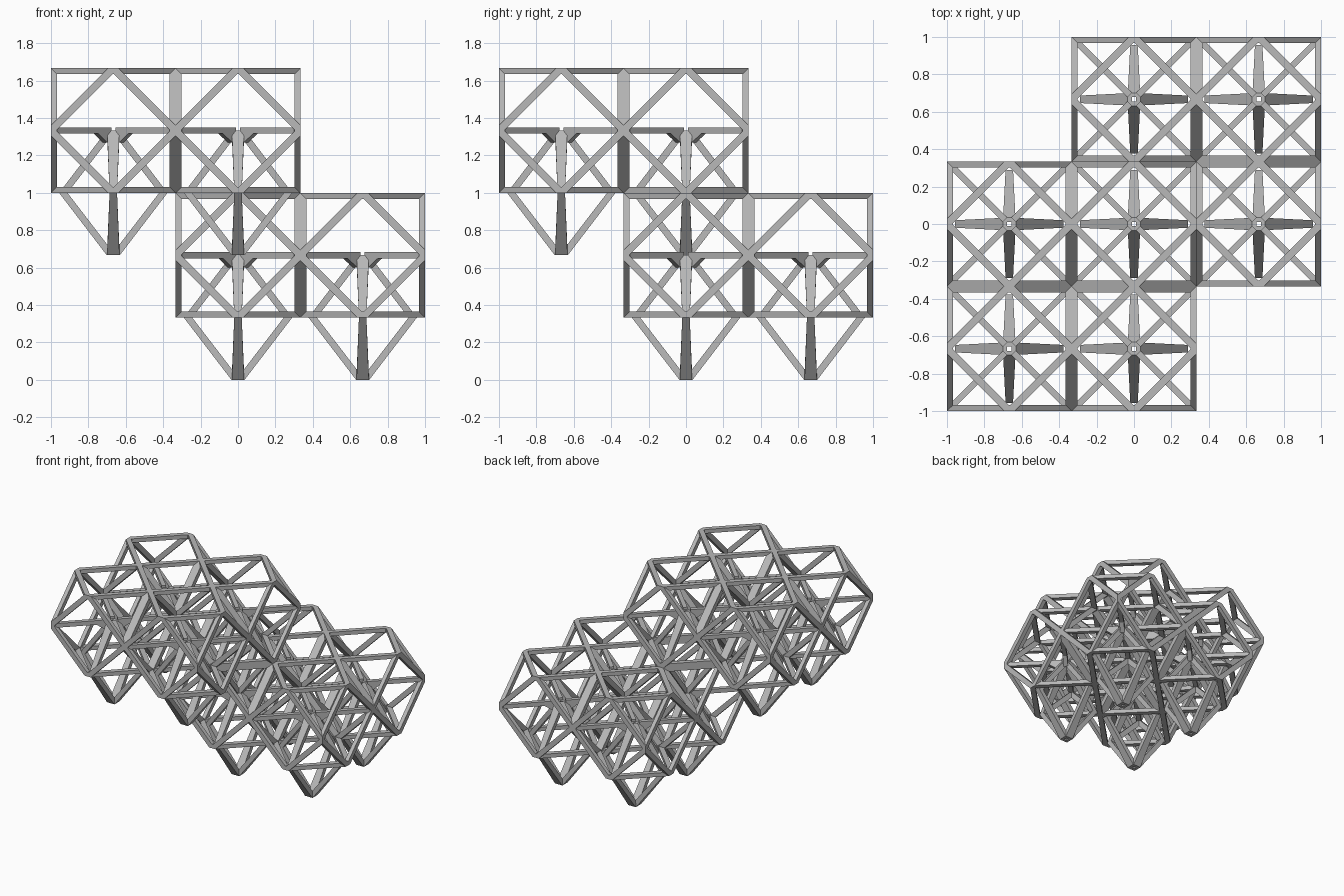
import bpy, bmesh
from math import pi, sqrt
from mathutils import Matrix, Vector

if "Cube" in bpy.data.objects:
    bpy.data.objects.remove(bpy.data.objects["Cube"])

A = 1 / 3       # half size of one lattice cell
T = 0.032       # strut depth
W = 0.028       # half length of the flat facet at each node

metal = bpy.data.materials.new("strut_grey")
metal.use_nodes = True
grey = (0.48, 0.48, 0.48, 1)
metal.diffuse_color = grey
metal.node_tree.nodes["Principled BSDF"].inputs["Base Color"].default_value = grey


def prism(bm, profile, matrix):
    """Profile points are (r, z, half width); the prism spans the width along y."""
    sides = [[bm.verts.new(matrix @ Vector((r, s * w, z))) for r, z, w in profile]
             for s in (-1, 1)]
    bm.faces.new(sides[0])
    bm.faces.new(sides[1][::-1])
    n = len(profile)
    for i in range(n):
        j = (i + 1) % n
        bm.faces.new((sides[0][j], sides[0][i], sides[1][i], sides[1][j]))


def finish(bm, name):
    bmesh.ops.recalc_face_normals(bm, faces=bm.faces)
    mesh = bpy.data.meshes.new(name)
    bm.to_mesh(mesh)
    bm.free()
    mesh.materials.append(metal)
    return mesh


def turn(angle, axis="Z"):
    return Matrix.Rotation(angle, 4, axis)


# Cuboctahedral frame: a diamond of four mitred bars on each side of the cell
bm = bmesh.new()
bar = [(A, W), (W, A), (-W, A), (A, -W)]
face_turns = [turn(i * pi / 2, "X") for i in range(4)] + [turn(s * pi / 2) for s in (-1, 1)]
for face in face_turns:
    for k in range(4):
        m = face @ turn(k * pi / 2, "Y") @ Matrix.Translation((0, A - T / 2, 0))
        prism(bm, [(x, z, T / 2) for x, z in bar], m)
frame_mesh = finish(bm, "cell_frame")

# Double pyramid of tapered legs, with a small open square at both tips
bm = bmesh.new()
wide, slim = 0.033, 0.020
for s in (-1, 1):
    leg = [(0.035, s * A, wide), (0.29, 0, slim), (0.245, 0, slim),
           (0.012, s * (A - 0.03), wide), (0.012, s * A, wide)]
    for k in range(4):
        prism(bm, leg, turn(k * pi / 2) @ Matrix.Translation((0, 0, -A)))
legs_mesh = finish(bm, "tapered_legs")

# Level spokes from the corner nodes to the centre, with a foot at the hub
bm = bmesh.new()
h = 0.017
reach = A * sqrt(2) - 0.03
spoke = [(reach, h), (reach, -h), (0.13, -h), (0.06, -0.065), (0.032, -0.05), (0.032, h)]
for k in range(4):
    prism(bm, [(r, z, h) for r, z in spoke], turn(pi / 4 + k * pi / 2))
spokes_mesh = finish(bm, "centre_spokes")

# Two layers of four cells, the lower layer shifted by one cell along x and y
for layer, shift, z in (("upper", -1, 4 * A), ("lower", 0, 2 * A)):
    for i in range(2):
        for j in range(2):
            place = ((i + shift) * 2 * A, (j + shift) * 2 * A, z)
            for mesh in (frame_mesh, legs_mesh, spokes_mesh):
                ob = bpy.data.objects.new(f"{layer}_{mesh.name}_{i}{j}", mesh)
                ob.location = place
                bpy.context.scene.collection.objects.link(ob)
